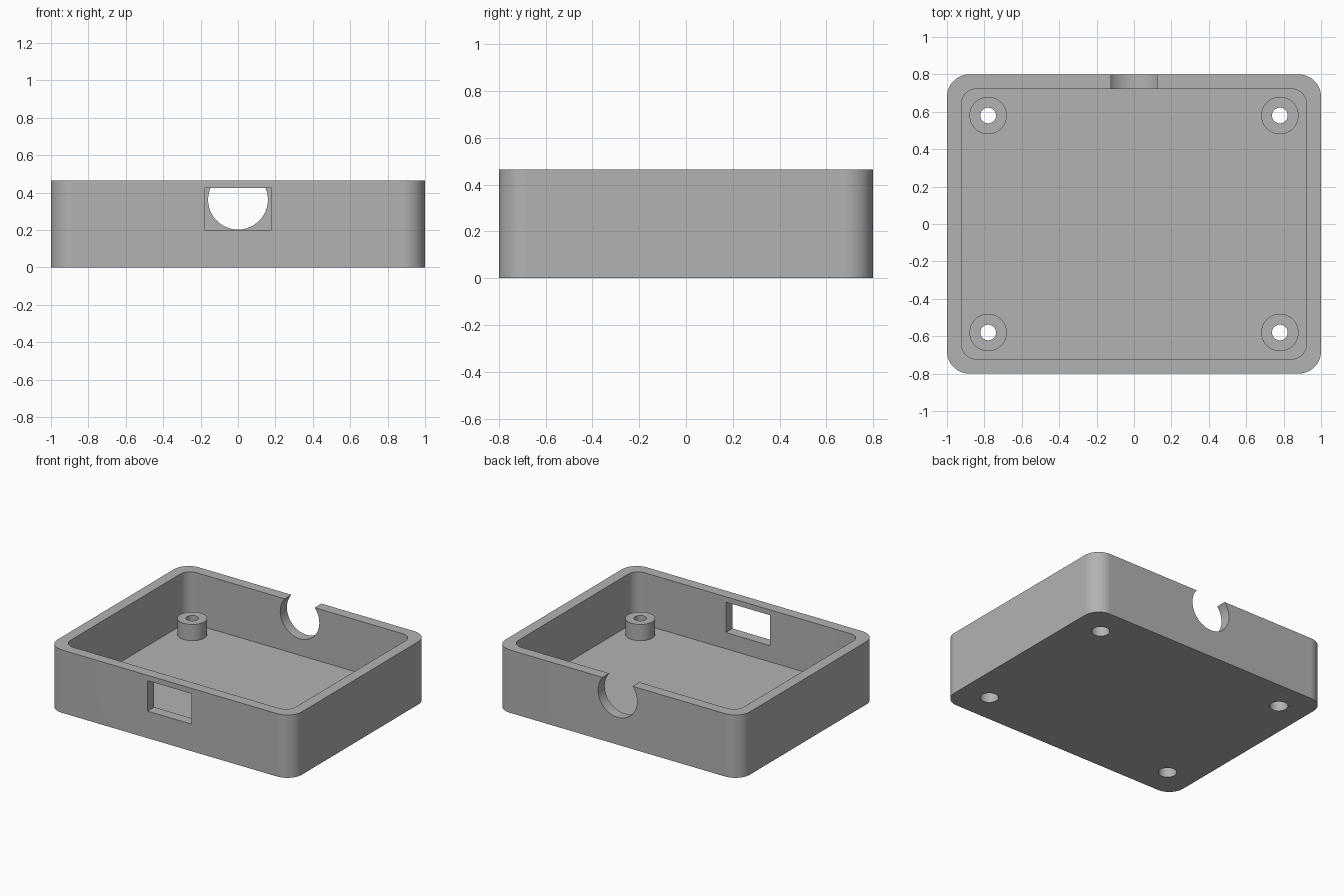
import bpy
import bmesh
import math
from mathutils import Matrix

if "Cube" in bpy.data.objects:
    bpy.data.objects.remove(bpy.data.objects["Cube"], do_unlink=True)

HEIGHT, FLOOR, POST_TOP = 0.465, 0.08, 0.2
HALF_X, HALF_Y, WALL = 1.0, 0.8, 0.078
POST_X, POST_Y = 0.78, 0.58

grey = bpy.data.materials.new("plain grey")
grey.use_nodes = True
colour = (0.45, 0.45, 0.45, 1)
grey.diffuse_color = colour
grey.node_tree.nodes["Principled BSDF"].inputs["Base Color"].default_value = colour


def make_object(name, bm):
    bmesh.ops.recalc_face_normals(bm, faces=bm.faces)
    mesh = bpy.data.meshes.new(name)
    bm.to_mesh(mesh)
    bm.free()
    mesh.materials.append(grey)
    obj = bpy.data.objects.new(name, mesh)
    bpy.context.collection.objects.link(obj)
    return obj


def rounded_block(name, hx, hy, radius, z0, z1, steps=12):
    """Upright prism with rounded vertical corners."""
    bm = bmesh.new()
    ring = []
    for corner, (sx, sy) in enumerate([(1, 1), (-1, 1), (-1, -1), (1, -1)]):
        for i in range(steps + 1):
            a = math.pi / 2 * (corner + i / steps)
            ring.append(bm.verts.new((sx * (hx - radius) + radius * math.cos(a),
                                      sy * (hy - radius) + radius * math.sin(a), z0)))
    base = bm.faces.new(ring)
    top = bmesh.ops.extrude_face_region(bm, geom=[base], use_keep_orig=True)["geom"]
    bmesh.ops.translate(bm, vec=(0, 0, z1 - z0),
                        verts=[v for v in top if isinstance(v, bmesh.types.BMVert)])
    return make_object(name, bm)


def cylinder(name, radius, length, centre, along_y=False):
    bm = bmesh.new()
    matrix = Matrix.Translation(centre)
    if along_y:
        matrix = matrix @ Matrix.Rotation(math.pi / 2, 4, "X")
    bmesh.ops.create_cone(bm, cap_ends=True, segments=48, radius1=radius,
                          radius2=radius, depth=length, matrix=matrix)
    return make_object(name, bm)


def box(name, size, centre):
    bm = bmesh.new()
    bmesh.ops.create_cube(bm, size=1, matrix=Matrix.Translation(centre)
                          @ Matrix.Diagonal((*size, 1)))
    return make_object(name, bm)


def combine(target, tool, operation="DIFFERENCE"):
    """Apply a boolean and discard its helper."""
    mod = target.modifiers.new("boolean", "BOOLEAN")
    mod.operation, mod.solver, mod.object = operation, "EXACT", tool
    bpy.context.view_layer.objects.active = target
    bpy.ops.object.modifier_apply(modifier=mod.name)
    bpy.data.objects.remove(tool, do_unlink=True)


# Open tray
case = rounded_block("enclosure_tray", HALF_X, HALF_Y, 0.12, 0, HEIGHT)
combine(case, rounded_block("cavity", HALF_X - WALL, HALF_Y - WALL, 0.08,
                            FLOOR, HEIGHT + 0.1))

# Screw posts, with through holes and recesses for the screw heads below
for sx in (-1, 1):
    for sy in (-1, 1):
        x, y = sx * POST_X, sy * POST_Y
        bottom = FLOOR / 2
        combine(case, cylinder("post", 0.1, POST_TOP - bottom,
                               (x, y, (POST_TOP + bottom) / 2)), "UNION")
        combine(case, cylinder("screw_hole", 0.042, 1, (x, y, 0.2)))
        combine(case, cylinder("screw_recess", 0.062, 0.2, (x, y, -0.01)))

# Rectangular port in the front wall, round open notch in the back wall
combine(case, box("front_port", (0.36, 0.2, 0.225), (0, -HALF_Y + 0.04, 0.3125)))
combine(case, cylinder("back_notch", 0.16, 0.2, (0, HALF_Y - 0.04, 0.362), True))

# Smooth curved walls with crisp edges
bpy.ops.object.select_all(action="DESELECT")
case.select_set(True)
bpy.context.view_layer.objects.active = case
bpy.ops.object.shade_smooth_by_angle(angle=math.radians(30))
weighted = case.modifiers.new("even shading", "WEIGHTED_NORMAL")
weighted.keep_sharp = True
